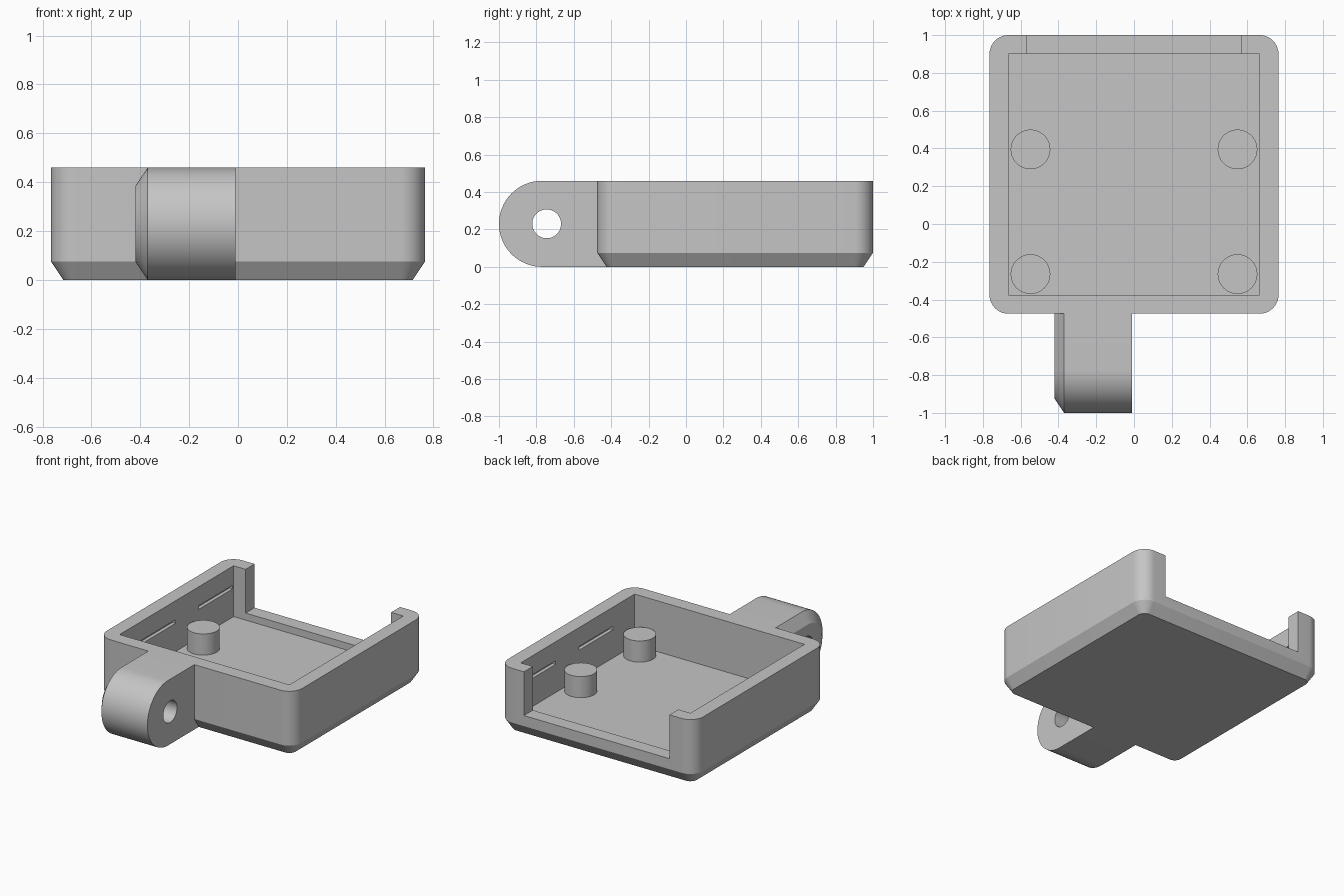
import bpy, bmesh, math

default = bpy.data.objects.get("Cube")
if default:
    bpy.data.objects.remove(default, do_unlink=True)

# One plain grey plastic
grey = bpy.data.materials.new("grey plastic")
grey.use_nodes = True
colour = (0.56, 0.56, 0.56, 1)
grey.diffuse_color = colour
grey.node_tree.nodes["Principled BSDF"].inputs["Base Color"].default_value = colour

HALF_W, FRONT, BACK, TOP = 0.765, -0.475, 1.0, 0.46
WALL, FLOOR, LIP = 0.1, 0.1, 0.15
CHAMFER_IN, CHAMFER_UP = 0.05, 0.075


def loft(name, rings):
    """Closed solid skinned through rings of equal point count."""
    bm = bmesh.new()
    loops = [[bm.verts.new(p) for p in ring] for ring in rings]
    n = len(loops[0])
    for a, b in zip(loops, loops[1:]):
        for i in range(n):
            j = (i + 1) % n
            bm.faces.new((a[i], a[j], b[j], b[i]))
    bm.faces.new(loops[0][::-1])
    bm.faces.new(loops[-1])
    bmesh.ops.recalc_face_normals(bm, faces=bm.faces[:])
    mesh = bpy.data.meshes.new(name)
    bm.to_mesh(mesh)
    bm.free()
    mesh.materials.append(grey)
    obj = bpy.data.objects.new(name, mesh)
    bpy.context.collection.objects.link(obj)
    return obj


def box(name, x0, x1, y0, y1, z0, z1):
    return loft(name, [[(x0, y0, z), (x1, y0, z), (x1, y1, z), (x0, y1, z)]
                       for z in (z0, z1)])


def circle(cx, cy, r, n=48):
    return [(cx + r * math.cos(math.tau * i / n), cy + r * math.sin(math.tau * i / n))
            for i in range(n)]


def combine(target, other, operation):
    mod = target.modifiers.new(operation.title(), 'BOOLEAN')
    mod.operation, mod.solver, mod.object = operation, 'EXACT', other
    bpy.context.view_layer.objects.active = target
    bpy.ops.object.modifier_apply(modifier=mod.name)
    bpy.data.objects.remove(other, do_unlink=True)


def smooth(obj):
    bpy.ops.object.select_all(action='DESELECT')
    obj.select_set(True)
    bpy.context.view_layer.objects.active = obj
    bpy.ops.object.shade_smooth_by_angle(angle=math.radians(25))


# Tray outline with rounded corners
def tray_ring(radius, z, steps=10):
    ring = []
    centres = ((1, BACK - 0.1), (-1, BACK - 0.1), (-1, FRONT + 0.1), (1, FRONT + 0.1))
    for quarter, (side, cy) in enumerate(centres):
        for i in range(steps + 1):
            a = math.pi / 2 * (quarter + i / steps)
            ring.append((side * (HALF_W - 0.1) + radius * math.cos(a),
                         cy + radius * math.sin(a), z))
    return ring


# Lug side outline: straight toward the tray, round at the free end
def lug_ring(x, inset, steps=32):
    mid = TOP / 2
    r = mid - inset
    ring = [(x, FRONT + 0.06, mid - r), (x, FRONT + 0.06, mid + r)]
    for i in range(steps + 1):
        a = math.pi / 2 + math.pi * i / steps
        ring.append((x, FRONT - 0.295 + r * math.cos(a), mid + r * math.sin(a)))
    return ring


# Tray body with chamfered underside
tray = loft("tray", [tray_ring(0.1 - CHAMFER_IN, 0), tray_ring(0.1, CHAMFER_UP),
                     tray_ring(0.1, TOP)])

# Hinge lug, chamfered on one side and pierced
lug = loft("hinge_lug", [lug_ring(-0.42, CHAMFER_UP), lug_ring(-0.37, 0),
                         lug_ring(-0.01, 0)])
hole = circle(-0.745, TOP / 2, 0.077)
combine(lug, loft("pin_hole", [[(x, y, z) for y, z in hole] for x in (-0.6, 0.2)]),
        'DIFFERENCE')
combine(tray, lug, 'UNION')

# Cavity and open back
inner = HALF_W - WALL
combine(tray, box("cavity", -inner, inner, FRONT + WALL, BACK - WALL, FLOOR, 0.8),
        'DIFFERENCE')
combine(tray, box("back_opening", -0.57, 0.57, BACK - 0.2, BACK + 0.2, LIP, 0.8),
        'DIFFERENCE')

# Snap grooves in both side walls
for side in (-1, 1):
    for y in (-0.13, 0.51):
        x0, x1 = sorted((side * (inner - 0.1), side * (inner + 0.025)))
        combine(tray, box("groove", x0, x1, y, y + 0.38, 0.3, 0.325), 'DIFFERENCE')
smooth(tray)

# Four round posts on the floor
for side, label in ((-1, "right"), (1, "left")):
    for y, end in ((-0.265, "front"), (0.395, "back")):
        ring = circle(side * 0.548, y, 0.105)
        post = loft(f"{end}_{label}_post", [[(px, py, z) for px, py in ring]
                                            for z in (FLOOR - 0.02, 0.25)])
        smooth(post)
